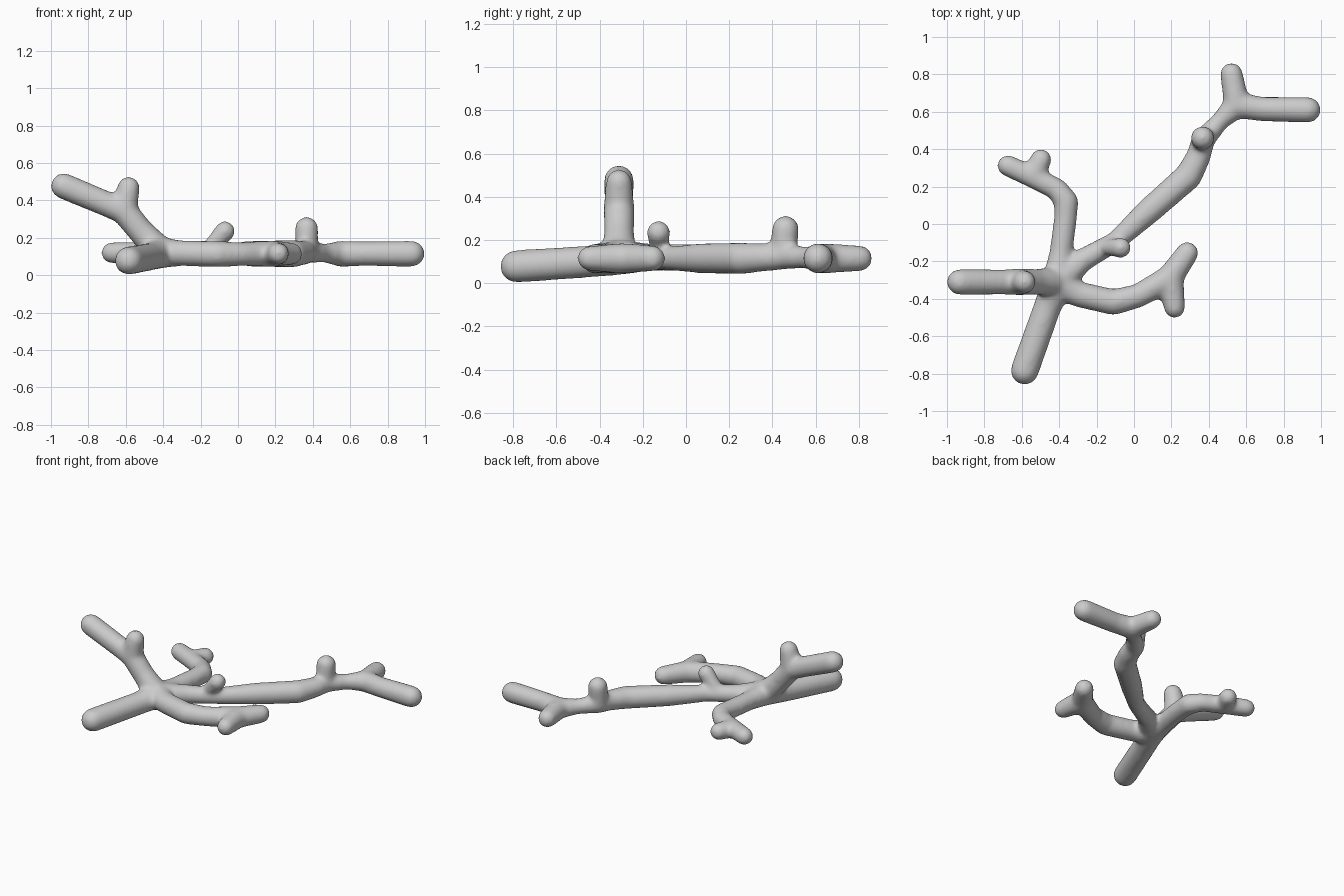
import bpy, bmesh
from mathutils import Vector

bm = bmesh.new()


def ball(p, r):
    ret = bmesh.ops.create_icosphere(bm, subdivisions=3, radius=r)
    bmesh.ops.translate(bm, verts=ret["verts"], vec=p)


def limb(points):
    """Rounded tapering tube through (x, y, z, radius) points."""
    pts = [(Vector(p[:3]), p[3] + 0.004) for p in points]
    for p, r in pts:
        ball(p, r)
    for (a, ra), (b, rb) in zip(pts, pts[1:]):
        d = b - a
        ret = bmesh.ops.create_cone(bm, cap_ends=True, segments=32,
                                    radius1=ra, radius2=rb, depth=d.length)
        rot = d.to_track_quat('Z', 'Y').to_matrix()
        bmesh.ops.rotate(bm, verts=ret["verts"], matrix=rot)
        bmesh.ops.translate(bm, verts=ret["verts"], vec=(a + b) / 2)


hub = (-0.41, -0.31, 0.12, 0.078)

# Thick base stub
limb([hub, (-0.465, -0.45, 0.10, 0.07), (-0.585, -0.785, 0.078, 0.072)])

# Rising fork on the left
limb([hub, (-0.52, -0.31, 0.235, 0.066), (-0.61, -0.31, 0.345, 0.068),
      (-0.70, -0.31, 0.38, 0.064), (-0.932, -0.31, 0.477, 0.066)])
limb([(-0.61, -0.31, 0.345, 0.068), (-0.585, -0.31, 0.468, 0.057)])

# Back branch with small fork
limb([hub, (-0.39, -0.15, 0.12, 0.058), (-0.365, 0.04, 0.12, 0.058),
      (-0.363, 0.12, 0.12, 0.062), (-0.41, 0.185, 0.12, 0.055),
      (-0.54, 0.25, 0.12, 0.055), (-0.675, 0.312, 0.12, 0.054)])
limb([(-0.54, 0.255, 0.12, 0.055), (-0.498, 0.345, 0.12, 0.054)])

# Long main branch ending in a fork
limb([hub, (-0.27, -0.19, 0.12, 0.058), (-0.10, -0.095, 0.115, 0.05),
      (0.08, 0.07, 0.115, 0.066), (0.29, 0.255, 0.115, 0.07),
      (0.345, 0.36, 0.12, 0.062), (0.37, 0.45, 0.125, 0.058),
      (0.46, 0.55, 0.118, 0.046), (0.55, 0.635, 0.115, 0.066),
      (0.68, 0.615, 0.115, 0.062), (0.93, 0.61, 0.115, 0.066)])
limb([(0.55, 0.635, 0.115, 0.066), (0.521, 0.803, 0.115, 0.057)])

# Upright twigs on the main branch
limb([(0.367, 0.45, 0.12, 0.055), (0.367, 0.46, 0.25, 0.06)])
limb([(-0.16, -0.125, 0.14, 0.035), (-0.07, -0.127, 0.235, 0.052)])

# Right branch with a fork
limb([hub, (-0.30, -0.375, 0.118, 0.065), (-0.11, -0.418, 0.113, 0.066),
      (0.02, -0.385, 0.113, 0.06), (0.19, -0.29, 0.115, 0.067),
      (0.285, -0.155, 0.115, 0.057)])
limb([(0.195, -0.30, 0.115, 0.067), (0.217, -0.447, 0.115, 0.054)])

mesh = bpy.data.meshes.new("branch")
bm.to_mesh(mesh)
bm.free()
branch = bpy.data.objects.new("branch", mesh)
bpy.context.collection.objects.link(branch)

# Fuse limbs into one skin and soften the joints
fuse = branch.modifiers.new("fuse", 'REMESH')
fuse.mode = 'VOXEL'
fuse.voxel_size = 0.012
fuse.use_smooth_shade = True
soften = branch.modifiers.new("soften", 'SMOOTH')
soften.factor = 0.5
soften.iterations = 20
